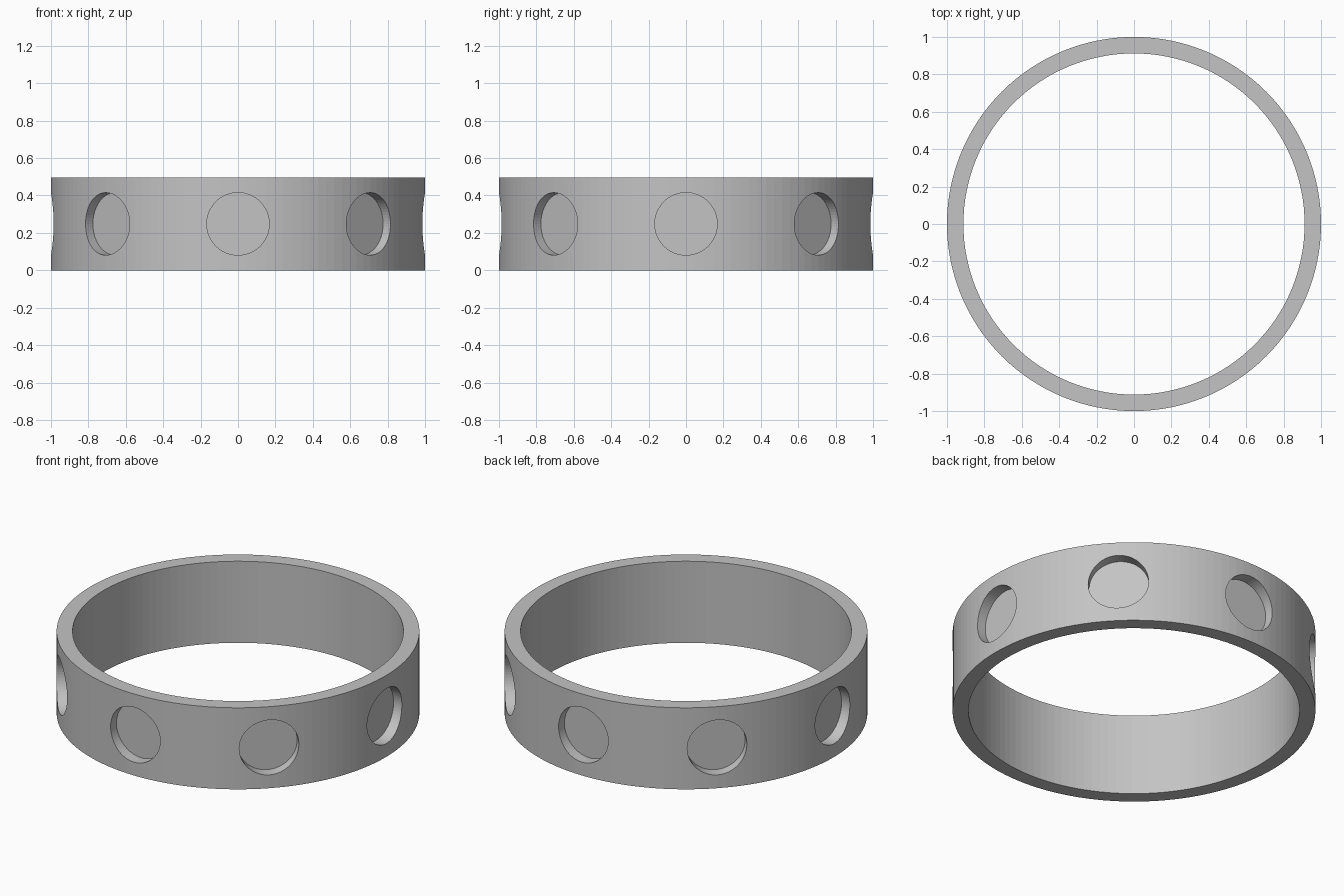
import bpy
import bmesh
import math
from mathutils import Matrix

OUTER, INNER, HEIGHT = 1.0, 0.912, 0.496
POCKET_RADIUS, POCKET_FLOOR, POCKETS = 0.167, 0.93, 8
SEGMENTS = 128

default_cube = bpy.data.objects.get("Cube")
if default_cube:
    bpy.data.objects.remove(default_cube, do_unlink=True)

grey = bpy.data.materials.new("light_grey")
grey.use_nodes = True
colour = (0.55, 0.55, 0.55, 1)
grey.diffuse_color = colour
grey.node_tree.nodes["Principled BSDF"].inputs["Base Color"].default_value = colour


def make_object(name, bm):
    bmesh.ops.recalc_face_normals(bm, faces=bm.faces)
    mesh = bpy.data.meshes.new(name)
    bm.to_mesh(mesh)
    bm.free()
    mesh.materials.append(grey)
    obj = bpy.data.objects.new(name, mesh)
    bpy.context.collection.objects.link(obj)
    return obj


# Ring band: a rectangular section spun around the vertical axis
bm = bmesh.new()
section = [(INNER, 0), (OUTER, 0), (OUTER, HEIGHT), (INNER, HEIGHT)]
verts = [bm.verts.new((r, 0, z)) for r, z in section]
edges = [bm.edges.new((verts[i], verts[(i + 1) % 4])) for i in range(4)]
bmesh.ops.spin(bm, geom=verts + edges, cent=(0, 0, 0), axis=(0, 0, 1),
               angle=math.tau, steps=SEGMENTS, use_merge=True)
bmesh.ops.remove_doubles(bm, verts=bm.verts, dist=0.0001)
ring = make_object("ring_band", bm)

# Round flat-bottomed pockets spaced evenly around the outside
bm = bmesh.new()
depth = 0.2
for i in range(POCKETS):
    place = (Matrix.Rotation(math.tau * i / POCKETS, 4, "Z")
             @ Matrix.Translation((POCKET_FLOOR + depth / 2, 0, HEIGHT / 2))
             @ Matrix.Rotation(math.pi / 2, 4, "Y"))
    bmesh.ops.create_cone(bm, cap_ends=True, segments=64, radius1=POCKET_RADIUS,
                          radius2=POCKET_RADIUS, depth=depth, matrix=place)
cutter = make_object("pocket_cutter", bm)
cutter.hide_render = True

cut = ring.modifiers.new("pockets", "BOOLEAN")
cut.operation = "DIFFERENCE"
cut.solver = "EXACT"
cut.object = cutter

# Bake the cut and discard the cutter
bpy.ops.object.select_all(action="DESELECT")
bpy.context.view_layer.objects.active = ring
ring.select_set(True)
bpy.ops.object.modifier_apply(modifier=cut.name)
bpy.data.objects.remove(cutter, do_unlink=True)
bpy.ops.object.shade_flat()
